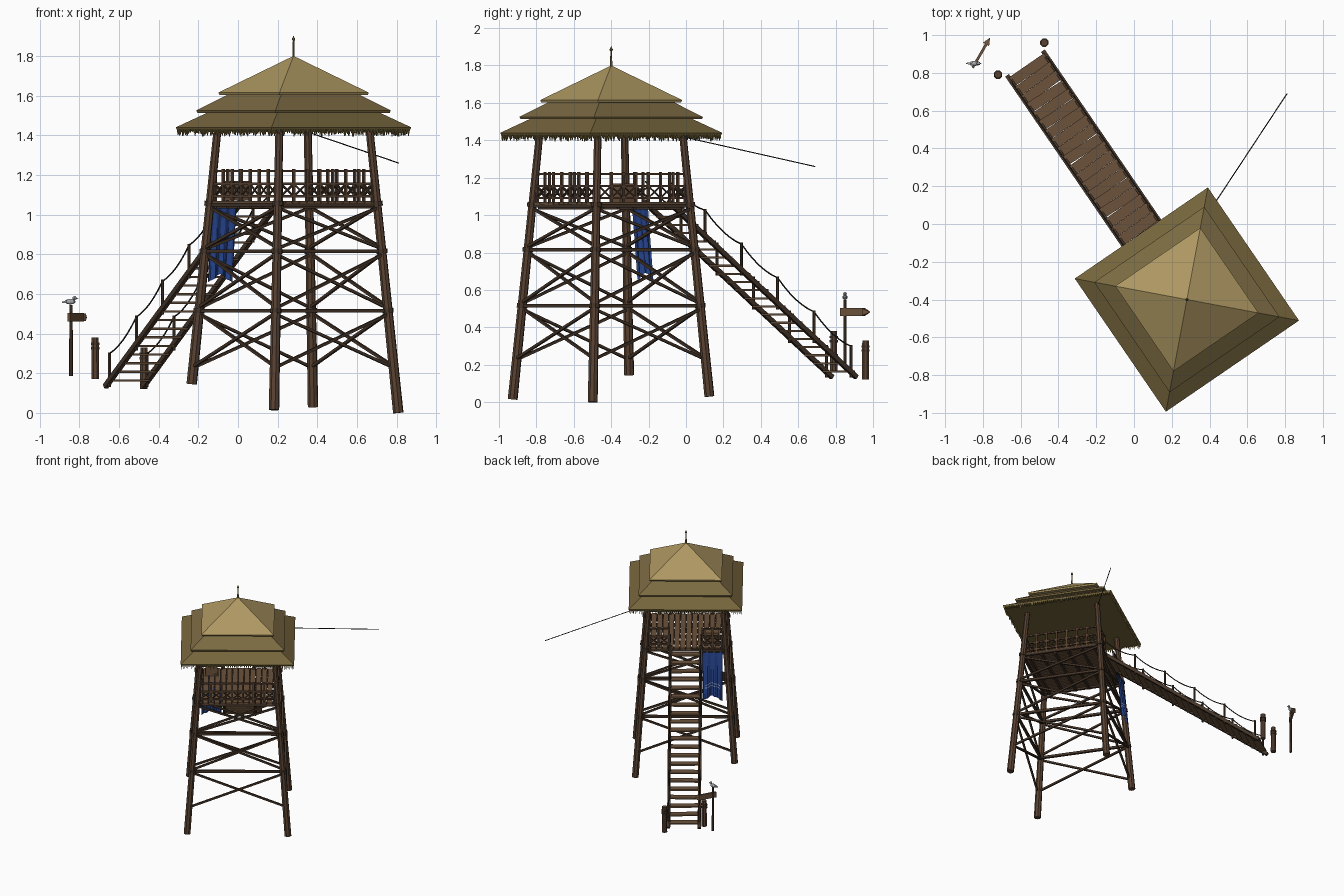
import bpy, bmesh, math, random
from mathutils import Vector, Matrix

if "Cube" in bpy.data.objects:
    bpy.data.objects.remove(bpy.data.objects["Cube"])

random.seed(4)
# tower frame: local +y is the stair side
TOWER = Matrix.Translation((0.28, -0.40, 0)) @ Matrix.Rotation(math.radians(34.4), 4, 'Z')
WORLD = Matrix.Identity(4)
QUARTERS = [Matrix.Rotation(k * math.pi / 2, 3, 'Z') for k in range(4)]  # 2 = stair side


def mat(name, r, g, b):
    m = bpy.data.materials.new(name)
    m.diffuse_color = (r, g, b, 1)
    m.use_nodes = True
    m.node_tree.nodes["Principled BSDF"].inputs["Base Color"].default_value = m.diffuse_color
    return m


WOOD = mat("wood", 0.10, 0.055, 0.032)
DARK = mat("dark_wood", 0.06, 0.036, 0.022)
PLANK = mat("plank_wood", 0.15, 0.085, 0.045)
ROPE = mat("rope", 0.03, 0.024, 0.018)
CLOTH = mat("blue_cloth", 0.02, 0.06, 0.28)
PALE = mat("pale_trim", 0.45, 0.5, 0.6)
THATCH = [mat("thatch_low", 0.18, 0.13, 0.045), mat("thatch_mid", 0.20, 0.145, 0.055),
          mat("thatch_top", 0.42, 0.31, 0.12)]
STRAW = mat("straw", 0.20, 0.15, 0.045)
GREY = mat("feathers", 0.4, 0.42, 0.44)
BRASS = mat("finial_metal", 0.2, 0.14, 0.05)


class Part:
    """Collects simple solids into one named object."""
    def __init__(self, name, material, frame=TOWER):
        self.bm, self.name, self.material, self.frame = bmesh.new(), name, material, frame

    def beam(self, a, b, r, r2=None, n=4):
        a, b = Vector(a), Vector(b)
        d = b - a
        m = Matrix.Translation((a + b) / 2) @ d.to_track_quat('Z', 'Y').to_matrix().to_4x4()
        m = m @ Matrix.Rotation(math.pi / n, 4, 'Z')
        bmesh.ops.create_cone(self.bm, cap_ends=True, segments=n, radius1=r,
                              radius2=r if r2 is None else r2, depth=d.length, matrix=m)

    def box(self, c, size, rot=Matrix.Identity(4)):
        m = Matrix.Translation(c) @ rot @ Matrix.Diagonal((*size, 1))
        bmesh.ops.create_cube(self.bm, size=1, matrix=m)

    def ball(self, c, size, n=8):
        m = Matrix.Translation(c) @ Matrix.Diagonal((*size, 1))
        bmesh.ops.create_uvsphere(self.bm, u_segments=n, v_segments=6, radius=1, matrix=m)

    def face(self, pts):
        self.bm.faces.new([self.bm.verts.new(p) for p in pts])

    def done(self):
        me = bpy.data.meshes.new(self.name)
        self.bm.to_mesh(me)
        self.bm.free()
        ob = bpy.data.objects.new(self.name, me)
        ob.matrix_world = self.frame
        me.materials.append(self.material)
        bpy.context.collection.objects.link(ob)


def half(z):
    """Half spacing of the leaning legs at height z."""
    return 0.38 - 0.073 * z


# legs with collars; ground is uneven so feet differ
legs, collars = Part("legs", WOOD), Part("leg_collars", DARK)
for q, foot in zip(QUARTERS, (0.015, 0.0, 0.03, 0.145)):
    at = lambda z: q @ Vector((-half(z), -half(z), z))
    legs.beam(at(foot), at(1.45), 0.027, 0.02, 8)
    for z in (0.515, 0.815, 1.055):
        collars.beam(at(z - 0.012), at(z + 0.012), 0.029, n=8)
legs.done()
collars.done()

# horizontal beams and cross braces on all four faces
ties, braces = Part("horizontal_beams", DARK), Part("cross_braces", DARK)
for q in QUARTERS:
    at = lambda s, z, o=0: q @ Vector((s * half(z), -half(z) - o, z))
    for z in (0.515, 0.815, 1.05):
        ties.beam(at(-1, z), at(1, z), 0.013)
    for z0, z1 in ((0.23, 0.50), (0.53, 0.80), (0.83, 1.035)):
        braces.beam(at(-1, z0, 0.008), at(1, z1, 0.008), 0.010)
        braces.beam(at(1, z0, -0.008), at(-1, z1, -0.008), 0.010)
ties.done()
braces.done()

# deck floor and joists
deck, joists = Part("deck_planks", PLANK), Part("deck_joists", DARK)
for i in range(14):
    deck.box((-0.286 + i * 0.044, random.uniform(-.004, .004), 1.062), (0.039, 0.62, 0.014))
for i in range(6):
    joists.box((0, -0.26 + i * 0.104, 1.042), (0.60, 0.018, 0.024))
deck.done()
joists.done()

# railing with crossed lattice, open at the stairs
rail, lattice = Part("railing", WOOD), Part("railing_lattice", DARK)
for k, q in enumerate(QUARTERS):
    h = 0.292
    p = lambda s, z: q @ Vector((s, -h, z))
    for s0, s1, n in ([(-0.28, -0.125, 2), (0.125, 0.28, 2)] if k == 2 else [(-0.28, 0.28, 7)]):
        for z in (1.092, 1.155, 1.22):
            rail.beam(p(s0, z), p(s1, z), 0.008)
        w = (s1 - s0) / n
        for i in range(n + 1):
            rail.beam(p(s0 + i * w, 1.06), p(s0 + i * w, 1.23), 0.009)
        for i in range(n):
            lattice.beam(p(s0 + i * w, 1.092), p(s0 + (i + 1) * w, 1.155), 0.005)
            lattice.beam(p(s0 + (i + 1) * w, 1.092), p(s0 + i * w, 1.155), 0.005)
rail.done()
lattice.done()

# crate on the deck
crate = Part("crate", PLANK)
crate.box((-0.20, 0.21, 1.12), (0.09, 0.09, 0.10))
for z in (1.078, 1.162):
    crate.box((-0.20, 0.21, z), (0.10, 0.10, 0.016))
crate.done()

# stairs: stringers, treads, posts, sagging rope
stair_z = lambda v: 1.05 - (v - 0.32) * 0.77
stringers, treads = Part("stair_stringers", DARK), Part("stair_treads", PLANK)
posts, ropes = Part("stair_posts", DARK), Part("stair_ropes", ROPE)
for s in (-0.115, 0.115):
    stringers.beam((s, 0.29, stair_z(0.29)), (s, 1.51, stair_z(1.51)), 0.017)
    tops = [Vector((s, 0.30, 1.18))]
    for v in (0.53, 0.765, 1.0, 1.235, 1.475):
        z = stair_z(v)
        posts.beam((s, v, z - 0.03), (s, v, z + 0.145), 0.008, n=6)
        tops.append(Vector((s, v, z + 0.138)))
    for a, b in zip(tops, tops[1:]):
        pts = [a.lerp(b, t / 6) - Vector((0, 0, 0.10 * (t / 6) * (1 - t / 6))) for t in range(7)]
        for c, d in zip(pts, pts[1:]):
            ropes.beam(c, d, 0.004, n=5)
for i in range(21):
    v = 0.345 + i * 0.0565
    treads.box((0, v, stair_z(v) + 0.003), (0.225, 0.056, 0.011),
               Matrix.Rotation(random.uniform(-.04, .04), 4, 'Z'))
for part in (stringers, treads, posts, ropes):
    part.done()

# three-tier thatched roof
for name, m, a0, z0, a1, z1 in (("roof_lower_tier", THATCH[0], 0.427, 1.44, 0.28, 1.535),
                                ("roof_middle_tier", THATCH[1], 0.353, 1.525, 0.21, 1.625),
                                ("roof_top_tier", THATCH[2], 0.273, 1.615, 0.0, 1.80)):
    tier = Part(name, m)
    r2 = math.sqrt(2)
    tier.beam((0, 0, z0), (0, 0, z1), a0 * r2, a1 * r2)
    tier.beam((0, 0, z0 - 0.012), (0, 0, z0), (a0 - 0.004) * r2, a0 * r2)
    tier.done()

# straw fringe under the eaves
fringe = Part("straw_fringe", STRAW)
for q in QUARTERS:
    for i in range(56):
        s = -0.418 + i * 0.0152
        tip = Vector((s + random.uniform(-.005, .005), -0.418, 1.43 - random.uniform(.012, .036)))
        fringe.beam(q @ Vector((s, -0.418, 1.435)), q @ tip, 0.008, 0.002)
fringe.done()

# finial
finial = Part("finial", BRASS)
finial.beam((0, 0, 1.78), (0, 0, 1.885), 0.007, 0.004, 6)
finial.ball((0, 0, 1.885), (0.009, 0.009, 0.009))
finial.beam((0, 0, 1.888), (0, 0, 1.905), 0.006, 0.0, 6)
finial.done()

# hanging banner with soft folds and a notched hem
NU, NV = 16, 10


def cloth(u, t, out=0.0):
    drop = t * (0.39 - 0.045 * (1 - abs(2 * u - 1)))
    wave = 0.008 * math.sin(u * 6 * math.pi) * (0.3 + t)
    return (-0.277 + 0.15 * u, 0.325 + 0.035 * t + wave + out, 1.045 - drop)


banner, trim = Part("banner", CLOTH), Part("banner_stripes", PALE)
for i in range(NU):
    u0, u1 = i / NU, (i + 1) / NU
    for j in range(NV):
        t0, t1 = j / NV, (j + 1) / NV
        banner.face([cloth(u1, t0), cloth(u0, t0), cloth(u0, t1), cloth(u1, t1)])
    if 2 <= i < NU - 2:
        for t in (0.70, 0.76):
            trim.face([cloth(u1, t, .002), cloth(u0, t, .002),
                       cloth(u0, t + .015, .002), cloth(u1, t + .015, .002)])
bmesh.ops.remove_doubles(banner.bm, verts=banner.bm.verts, dist=1e-5)
banner.done()
trim.done()
rod = Part("banner_rod", DARK)
rod.beam((-0.285, 0.322, 1.045), (-0.118, 0.322, 1.045), 0.006, n=6)
rod.done()

# guy line from the leg top
guy = Part("guy_line", ROPE, WORLD)
guy.beam((0.355, 0.0, 1.415), (0.81, 0.69, 1.26), 0.003, n=5)
guy.done()

# bollards at the foot of the stairs
bollards, bands = Part("bollards", WOOD, WORLD), Part("bollard_bands", DARK, WORLD)
for x, y, z in ((-0.72, 0.79, 0.17), (-0.475, 0.96, 0.12)):
    bollards.beam((x, y, z), (x, y, z + 0.21), 0.021, 0.019, 8)
    for dz in (0.15, 0.172):
        bands.beam((x, y, z + dz), (x, y, z + dz + 0.012), 0.024, n=8)
bollards.done()
bands.done()

# signpost with arrow board and perched bird
post, board = Part("signpost", DARK, WORLD), Part("arrow_board", PLANK, WORLD)
post.beam((-0.842, 0.85, 0.185), (-0.842, 0.85, 0.545), 0.010, 0.008, 6)
post.done()
d = Vector((0.5, 0.866, 0))
turn = Matrix.Rotation(math.radians(60), 4, 'Z')
mid = Vector((-0.818, 0.89, 0.482))
board.box(mid, (0.145, 0.014, 0.044), turn)
board.beam(mid + d * 0.07, mid + d * 0.112, 0.026, 0.0)
board.done()
bird = Part("bird", GREY, WORLD)
bird.ball((-0.846, 0.85, 0.561), (0.027, 0.014, 0.014))
bird.ball((-0.824, 0.85, 0.579), (0.011, 0.010, 0.010))
bird.beam((-0.862, 0.85, 0.562), (-0.888, 0.85, 0.557), 0.010, 0.004)
bird.beam((-0.816, 0.85, 0.578), (-0.802, 0.85, 0.575), 0.004, 0.0)
bird.done()
